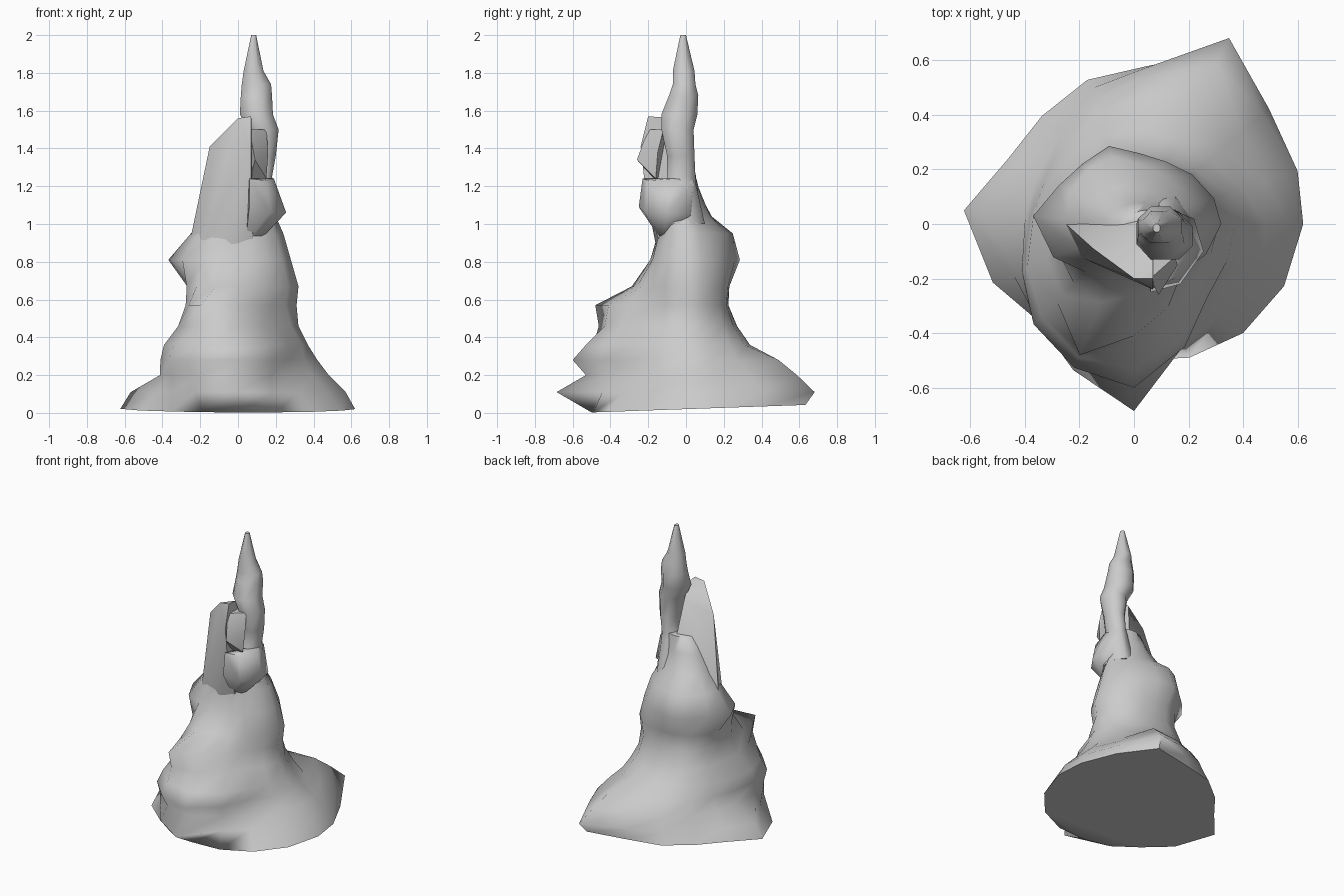
import bpy, bmesh, math
from mathutils import Vector


def finish(name, bm, angle=50):
    bmesh.ops.recalc_face_normals(bm, faces=bm.faces)
    me = bpy.data.meshes.new(name)
    bm.to_mesh(me)
    bm.free()
    ob = bpy.data.objects.new(name, me)
    bpy.context.collection.objects.link(ob)
    bpy.ops.object.select_all(action='DESELECT')
    ob.select_set(True)
    bpy.context.view_layer.objects.active = ob
    bpy.ops.object.shade_smooth_by_angle(angle=math.radians(angle))
    return ob


def skin(bm, rings):
    rings = [[bm.verts.new(p) for p in r] for r in rings]
    n = len(rings[0])
    for a, b in zip(rings, rings[1:]):
        for i in range(n):
            j = (i + 1) % n
            bm.faces.new((a[i], a[j], b[j], b[i]))
    bm.faces.new(rings[0][::-1])
    bm.faces.new(rings[-1])


def polar(z, radii, tilt=0.0):
    # ring of points; the back half is turned slightly to meet the back corner
    n = len(radii)
    pts = []
    for i, r in enumerate(radii):
        a = math.tau * i / n - (.08 if 0 < i <= n / 2 else 0)
        y = r * math.sin(a)
        pts.append(Vector((r * math.cos(a), y, max(0, z + tilt * y))))
    return pts


def refine(r):
    # doubles the number of radii around a ring
    n = len(r)
    out = []
    for i in range(n):
        a, b, c, d = (r[(i + k) % n] for k in (-1, 0, 1, 2))
        out += [b, (9 * (b + c) - a - d) / 16]
    return out


def hull(name, pts, angle=60):
    bm = bmesh.new()
    for p in pts:
        bm.verts.new(p)
    res = bmesh.ops.convex_hull(bm, input=bm.verts)
    junk = [v for v in res["geom_interior"] if isinstance(v, bmesh.types.BMVert)]
    bmesh.ops.delete(bm, geom=junk, context='VERTS')
    return finish(name, bm, angle)


# Mountain body: radii by height, counter-clockwise from +x
foot = [.62, .63, .65, .71, .58, .555, .52, .52, .625, .56, .50, .50, .50, .53, .565, .595]
lower = [.57, .585, .62, .765, .575, .52, .46, .48, .57, .48, .50, .58, .685, .48, .46, .51]
# height, eight radii, then ridge and spike overrides as {spoke: radius}
levels = [
    (.20, [.48, .52, .54, .42, .40, .50, .53, .40], {3: .66, 13: .45}),
    (.28, [.42, .42, .47, .38, .38, .52, .60, .37], {3: .55, 11: .57}),
    (.36, [.37, .36, .34, .34, .37, .48, .53, .38], {11: .53}),
    (.46, [.32, .30, .27, .30, .29, .40, .43, .30], {11: .50}),
    (.57, [.31, .27, .22, .26, .27, .37, .41, .25], {9: .30, 11: .52}),
    (.67, [.32, .28, .23, .26, .27, .31, .26, .25], {11: .31}),
    (.81, [.28, .26, .26, .29, .37, .25, .18, .22], {5: .30, 7: .31}),
    (.95, [.24, .21, .22, .26, .25, .19, .14, .18], {5: .26, 11: .16}),
    (1.04, [.20, .14, .13, .16, .18, .17, .14, .17], {}),
    (1.16, [.18, .10, .08, .08, .11, .13, .14, .15], {}),
    (1.26, [.15, .08, .04, .04, .04, .07, .09, .10], {}),
]
rings = [polar(.02, foot, .035), polar(.11, lower)]
for z, r, ridge in levels:
    r = refine(r)
    for k, v in ridge.items():
        r[k] = v
    rings.append(polar(z, r))
bm = bmesh.new()
skin(bm, rings)
finish("mountain_body", bm, 70)

# Upper spire: x and y extents by height
spire = [
    (1.00, .04, .20, -.13, .10), (1.22, .06, .19, -.11, .05), (1.25, .08, .18, -.10, .05),
    (1.36, .08, .20, -.10, .045), (1.50, .05, .215, -.13, .04),
    (1.58, .01, .185, -.13, .06), (1.68, .015, .18, -.09, .065), (1.74, .02, .175, -.07, .05),
    (1.81, .03, .135, -.07, .045), (2.0, .07, .096, -.03, .0),
]
bm = bmesh.new()
rings = []
for z, x0, x1, y0, y1 in spire:
    ring = []
    for i in range(8):
        a = math.tau * (i + .5) / 8
        ring.append(((x0 + x1) / 2 + (x1 - x0) / 2 * math.cos(a) / math.cos(math.pi / 8),
                     (y0 + y1) / 2 + (y1 - y0) / 2 * math.sin(a) / math.cos(math.pi / 8), z))
    rings.append(ring)
skin(bm, rings)
finish("upper_spire", bm, 60)

# Tall shoulder slab leaning against the spire on the front left
hull("shoulder_slab", [
    (-.25, 0, .93), (-.20, -.12, .86), (-.06, -.15, .84), (.08, -.14, .90), (.08, .06, 1.05),
    (-.185, -.02, 1.04), (-.15, -.09, 1.41), (0, -.20, 1.56), (.07, -.20, 1.57),
    (.07, -.13, 1.565), (.03, -.02, 1.48), (.07, -.24, 1.41), (.07, -.21, 1.14)])

# Jutting rocks below the spire on the right
hull("right_ledge_rock", [
    (.06, -.25, 1.09), (.17, -.22, 1.06), (.255, -.10, 1.06), (.22, .02, 1.05),
    (.08, .06, 1.02), (.12, -.12, .92), (.04, -.12, .90), (.06, -.23, 1.24), (.15, -.2, 1.23),
    (.19, -.06, 1.24), (.17, .04, 1.23)])
hull("front_chip_rock", [
    (.06, -.15, 1.22), (.09, -.26, 1.34), (.15, -.16, 1.24), (.06, -.2, 1.50),
    (.15, -.12, 1.50), (.06, -.10, 1.50), (.16, -.15, 1.38)])
